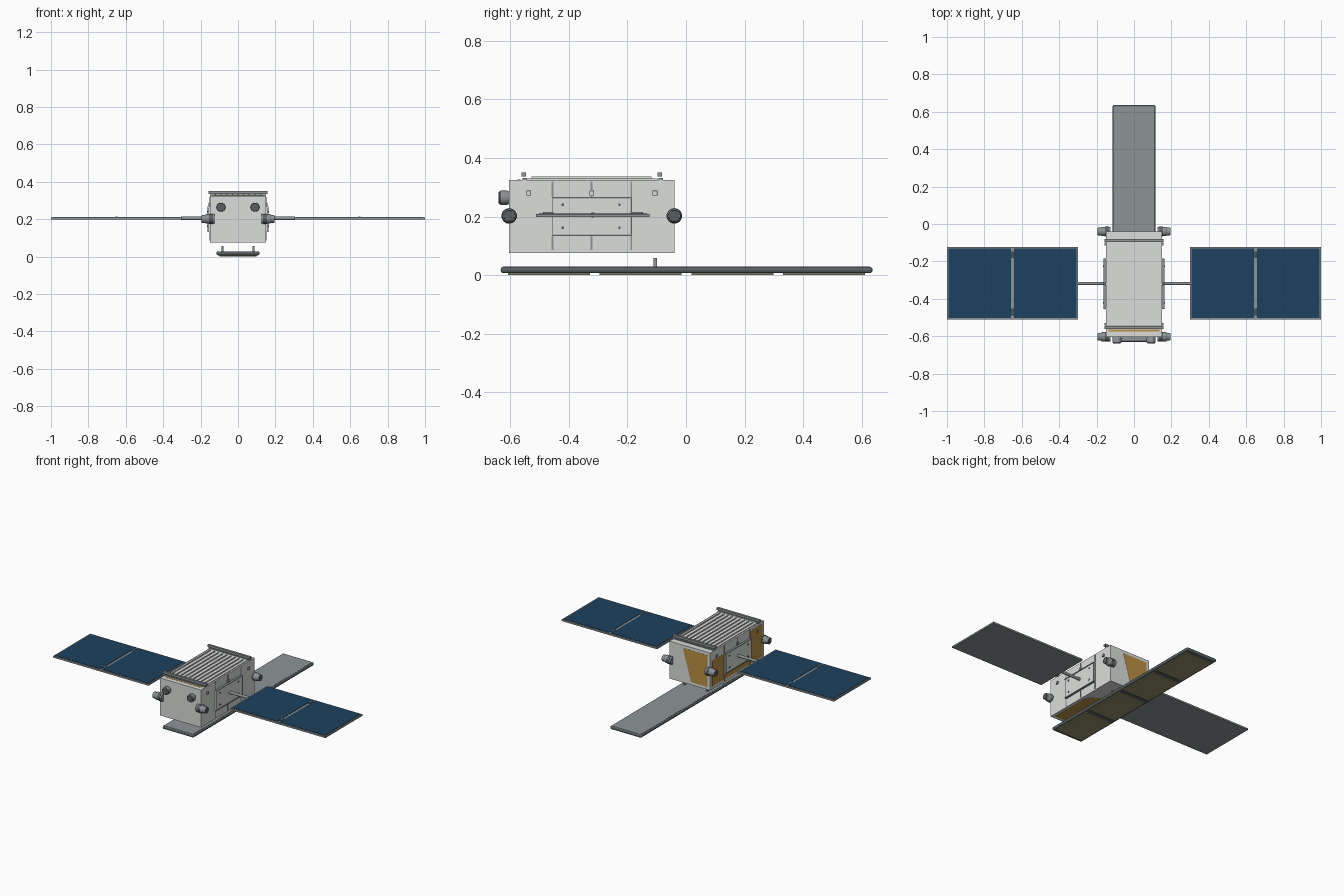
import bpy, bmesh, math
from mathutils import Vector

if "Cube" in bpy.data.objects:
    bpy.data.objects.remove(bpy.data.objects["Cube"])


def material(name, rgb):
    m = bpy.data.materials.new(name)
    m.diffuse_color = (*rgb, 1)
    m.use_nodes = True
    m.node_tree.nodes["Principled BSDF"].inputs["Base Color"].default_value = m.diffuse_color
    return m


LIGHT = material("light grey", (0.71, 0.73, 0.71))
GREY = material("mid grey", (0.27, 0.30, 0.305))
DARK = material("dark grey", (0.10, 0.12, 0.125))
BLUE = material("solar blue", (0.012, 0.053, 0.11))
GOLD = material("gold foil", (0.50, 0.28, 0.06))
OLIVE = material("olive antenna face", (0.30, 0.28, 0.15))


def finish(name, bm, mat):
    bmesh.ops.recalc_face_normals(bm, faces=bm.faces)
    me = bpy.data.meshes.new(name)
    bm.to_mesh(me)
    bm.free()
    me.materials.append(mat)
    ob = bpy.data.objects.new(name, me)
    bpy.context.collection.objects.link(ob)
    return ob


def box(name, x, y, z, mat, bevel=0, segments=2):
    """Box from (low, high) ranges on each axis."""
    bm = bmesh.new()
    bmesh.ops.create_cube(bm, size=1)
    for v in bm.verts:
        v.co = [(r[0] + r[1]) / 2 + c * abs(r[1] - r[0]) for r, c in zip((x, y, z), v.co)]
    ob = finish(name, bm, mat)
    if bevel:
        mod = ob.modifiers.new("bevel", 'BEVEL')
        mod.width, mod.segments = bevel, segments
    return ob


def lathe(name, origin, direction, profile, mat, n=24):
    """Solid of revolution; profile lists (distance along axis, radius)."""
    bm = bmesh.new()
    rot = Vector(direction).to_track_quat('Z', 'Y')
    rings = []
    for d, r in profile:
        rings.append([bm.verts.new(Vector(origin) + rot @ Vector(
            (r * math.cos(2 * math.pi * i / n), r * math.sin(2 * math.pi * i / n), d)))
            for i in range(n)])
    for a, b in zip(rings, rings[1:]):
        for i in range(n):
            bm.faces.new((a[i], a[(i + 1) % n], b[(i + 1) % n], b[i]))
    bm.faces.new(rings[0])
    bm.faces.new(rings[-1])
    ob = finish(name, bm, mat)
    bpy.context.view_layer.objects.active = ob
    ob.select_set(True)
    bpy.ops.object.shade_smooth_by_angle(angle=math.radians(30))
    ob.select_set(False)
    return ob


def plate(name, points, push, mat):
    """Thin plate: polygon extruded along push."""
    bm = bmesh.new()
    low = [bm.verts.new(p) for p in points]
    high = [bm.verts.new(Vector(p) + Vector(push)) for p in points]
    bm.faces.new(low)
    bm.faces.new(high)
    for i in range(len(low)):
        j = (i + 1) % len(low)
        bm.faces.new((low[i], low[j], high[j], high[i]))
    return finish(name, bm, mat)


# Main body
BX, Y0, Y1, Z0, Z1 = 0.15, -0.603, -0.04, 0.076, 0.325
box("body", (-BX, BX), (Y0, Y1), (Z0, Z1), LIGHT)

# Gold foil showing on the back, left, underside and top edges
plate("foil_back", [(-0.13, Y1, 0.305), (0.05, Y1, 0.305), (-0.01, Y1, 0.095), (-0.13, Y1, 0.095)],
      (0, 0.001, 0), GOLD)
for i, (a, b, top) in enumerate([(-0.182, -0.06, 0.265), (-0.585, -0.46, 0.31)]):
    box(f"foil_left_{i}", (-BX - 0.001, -BX), (a, b), (0.095, top), GOLD)
for i, (a, b) in enumerate([(-0.45, -0.326), (-0.318, -0.192)]):
    box(f"foil_left_lower_{i}", (-BX - 0.001, -BX), (a, b), (0.095, 0.132), GOLD)
plate("foil_bottom", [(-0.13, -0.06, Z0), (0.13, -0.3, Z0), (0.13, -0.58, Z0), (-0.13, -0.58, Z0)],
      (0, 0, -0.001), GOLD)
box("foil_top", (-0.135, 0.135), (-0.575, -0.565), (Z1, Z1 + 0.001), GOLD)

# Radiator on top: base, fins and end bars
box("radiator_base", (-0.14, 0.14), (-0.547, -0.097), (Z1, 0.330), LIGHT)
for i in range(9):
    x = -0.12 + 0.03 * i
    box(f"radiator_fin_{i}", (x - 0.003, x + 0.003), (-0.527, -0.117), (0.330, 0.336), LIGHT)
for n, y in (("front", -0.554), ("back", -0.089)):
    box(f"{n}_top_bar", (-0.157, 0.157), (y - 0.0075, y + 0.0075), (0.336, 0.351), GREY)
    box(f"{n}_bar_foot", (-0.15, 0.15), (y - 0.004, y + 0.01), (Z1, 0.331), GREY)

for s in (-1, 1):
    side = "right" if s > 0 else "left"

    def sx(a, b):
        return tuple(sorted((s * a, s * b)))

    # Side mounting panel with trims, bolts, seams and small sensor squares
    box(f"{side}_mount_panel", sx(BX, 0.161), (-0.455, -0.186), (0.135, 0.265), LIGHT)
    box(f"{side}_panel_top_trim", sx(BX, 0.164), (-0.455, -0.186), (0.261, 0.267), GREY)
    box(f"{side}_panel_base_trim", sx(BX, 0.164), (-0.455, -0.186), (0.133, 0.138), GREY)
    box(f"{side}_panel_back_trim", sx(BX, 0.164), (-0.19, -0.184), (0.138, 0.261), GREY)
    for y in (-0.42, -0.227):
        for z in (0.162, 0.24):
            box(f"{side}_bolt", sx(0.16, 0.165), (y - 0.004, y + 0.004), (z - 0.004, z + 0.004), DARK)
    for y in (-0.455, -0.322, -0.187):
        for z in ((0.085, 0.133), (0.267, 0.32)):
            box(f"{side}_seam", sx(BX, 0.153), (y - 0.003, y + 0.003), z, GREY)
    for y in (-0.536, -0.322, -0.106):
        box(f"{side}_sensor", sx(BX, 0.157), (y - 0.008, y + 0.008), (0.272, 0.288), GREY)
        box(f"{side}_sensor_face", sx(0.157, 0.158), (y - 0.006, y + 0.006), (0.274, 0.286), LIGHT)

    # Corner thrusters: grey barrel, wider dark base, dark end disc
    for n, y in (("front", Y0), ("back", Y1)):
        lathe(f"{side}_{n}_thruster", (s * 0.125, y, 0.202), (s, 0, 0),
              [(0, 0.022), (0, 0.025), (0.046, 0.025), (0.052, 0.021), (0.068, 0.021)], GREY)
        lathe(f"{side}_{n}_thruster_base", (s * 0.135, y, 0.202), (s, 0, 0),
              [(0, 0.0265), (0.02, 0.0265)], DARK)
        lathe(f"{side}_{n}_thruster_end", (s * 0.192, y, 0.202), (s, 0, 0),
              [(0, 0.019), (0.003, 0.018)], DARK)
    # Front cameras
    lathe(f"{side}_front_camera", (s * 0.091, Y0, 0.264), (0, -1, 0),
          [(0, 0.021), (0.006, 0.024), (0.03, 0.024), (0.034, 0.021)], GREY)
    lathe(f"{side}_camera_lens", (s * 0.091, Y0 - 0.034, 0.264), (0, -1, 0),
          [(0, 0.02), (0.002, 0.02)], DARK)

    # Solar wing: boom, framed panel with two cell fields, hinges
    lathe(f"{side}_boom", (s * 0.15, -0.318, 0.205), (s, 0, 0), [(0, 0.009), (0.155, 0.009)], GREY, 16)
    box(f"{side}_solar_frame", sx(0.30, 1.0), (-0.511, -0.124), (0.198, 0.209), GREY)
    for i, (a, b) in enumerate([(0.308, 0.642), (0.658, 0.992)]):
        box(f"{side}_solar_cells_{i}", sx(a, b), (-0.503, -0.132), (0.209, 0.211), BLUE)
    for y in (-0.47, -0.165):
        lathe(f"{side}_hinge", (s * 0.65, y - 0.018, 0.21), (0, 1, 0), [(0, 0.006), (0.036, 0.006)], GREY, 12)

    # Struts above the antenna
    box(f"{side}_antenna_strut", sx(0.078, 0.088), (-0.111, -0.099), (0.022, 0.058), GREY)

# Long antenna under the body: rounded rim, top skin, four radiating panels
box("antenna_rim", (-0.115, 0.115), (-0.632, 0.636), (0.007, 0.028), DARK, 0.009, 4)
box("antenna_top", (-0.107, 0.107), (-0.624, 0.628), (0.026, 0.0288), GREY)
for i in range(4):
    y = -0.468 + 0.313 * i
    box(f"antenna_panel_{i}", (-0.1, 0.1), (y - 0.14, y + 0.14), (0, 0.008), OLIVE)
